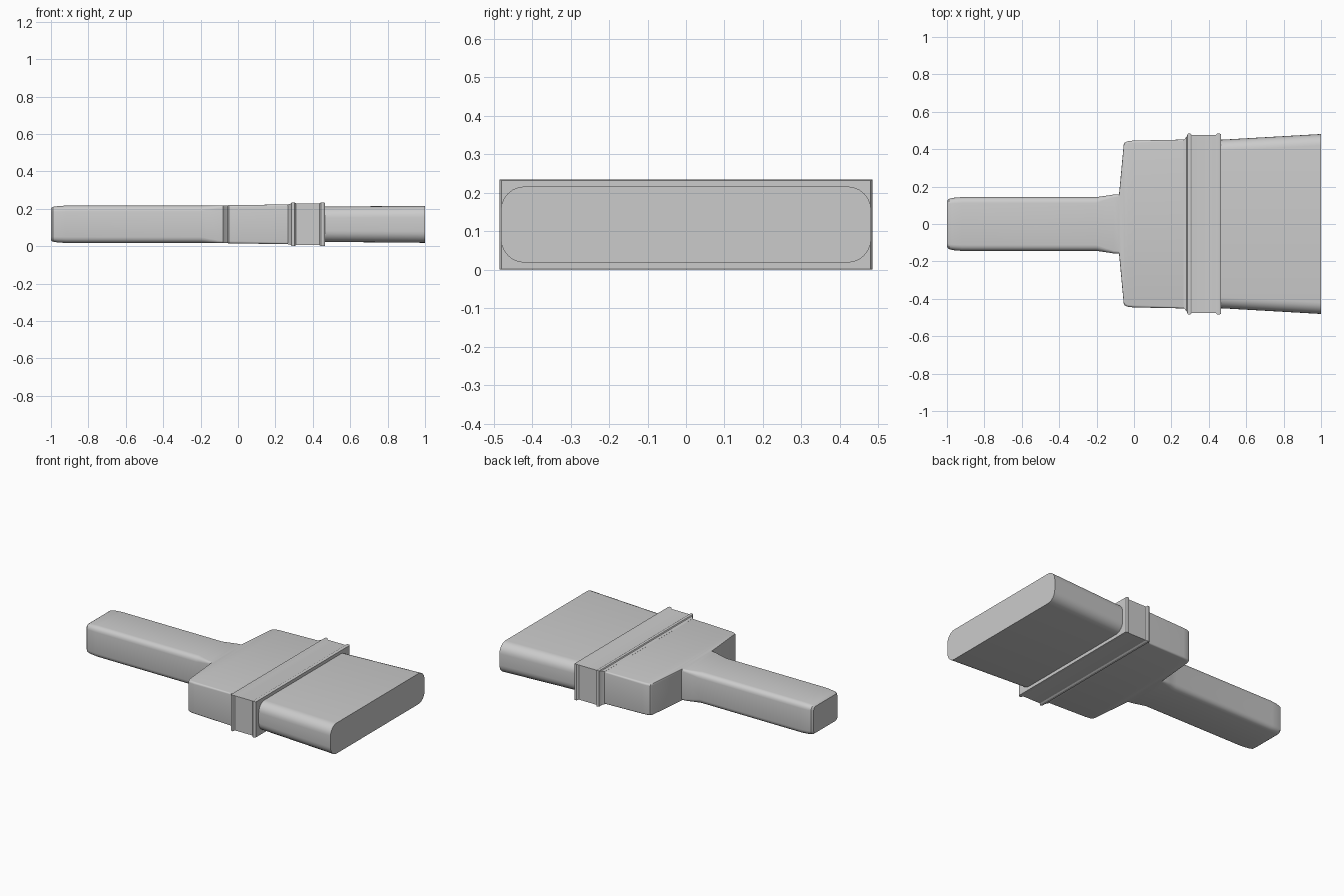
import bpy, bmesh
from math import sin, cos, pi

if "Cube" in bpy.data.objects:
    bpy.data.objects.remove(bpy.data.objects["Cube"])

ZC = 0.117  # mid-height of the brush


def ring(x, hy, hz, r, seg):
    """Rounded rectangle across the x axis."""
    pts = []
    for k, (sy, sz) in enumerate([(1, 1), (-1, 1), (-1, -1), (1, -1)]):
        for i in range(seg + 1):
            a = (k + i / seg) * pi / 2
            pts.append((x, sy * (hy - r) + r * cos(a), ZC + sz * (hz - r) + r * sin(a)))
    return pts


def box_ring(x, hy, hz):
    return [(x, sy * hy, ZC + sz * hz) for sy, sz in [(1, 1), (-1, 1), (-1, -1), (1, -1)]]


def loft(name, rings, angle=30):
    bm = bmesh.new()
    loops = [[bm.verts.new(p) for p in r] for r in rings]
    n = len(loops[0])
    for a, b in zip(loops, loops[1:]):
        for i in range(n):
            j = (i + 1) % n
            bm.faces.new((a[i], a[j], b[j], b[i]))
    bm.faces.new(loops[0])
    bm.faces.new(loops[-1])
    bmesh.ops.recalc_face_normals(bm, faces=bm.faces)
    me = bpy.data.meshes.new(name)
    bm.to_mesh(me)
    bm.free()
    ob = bpy.data.objects.new(name, me)
    bpy.context.collection.objects.link(ob)
    bpy.ops.object.select_all(action='DESELECT')
    ob.select_set(True)
    bpy.context.view_layer.objects.active = ob
    bpy.ops.object.shade_smooth_by_angle(angle=angle * pi / 180)
    return ob


# Handle: rounded grip, slight flare, wide shoulder and body (x, half width, half height, corner)
handle = [
    (-1.0, 0.122, 0.086, 0.022),
    (-0.99, 0.134, 0.093, 0.026),
    (-0.965, 0.140, 0.097, 0.030),
    (-0.92, 0.144, 0.100, 0.032),
    (-0.20, 0.144, 0.100, 0.032),
    (-0.15, 0.151, 0.100, 0.022),
    (-0.11, 0.157, 0.1005, 0.015),
    (-0.08, 0.158, 0.101, 0.012),
    (-0.055, 0.425, 0.101, 0.012),
    (-0.049, 0.436, 0.102, 0.012),
    (-0.032, 0.443, 0.1025, 0.012),
    (0.0, 0.446, 0.103, 0.012),
    (0.30, 0.452, 0.106, 0.008),
]
loft("handle", [ring(*s, 4) for s in handle])

# Ferrule: sharp-cornered metal band with a raised rib at each end
ferrule = [
    (0.265, 0.449, 0.106),
    (0.282, 0.467, 0.110),
    (0.286, 0.480, 0.116),
    (0.292, 0.484, 0.117),
    (0.302, 0.484, 0.117),
    (0.310, 0.475, 0.112),
    (0.435, 0.475, 0.112),
    (0.445, 0.484, 0.117),
    (0.458, 0.484, 0.117),
    (0.464, 0.480, 0.115),
]
loft("ferrule", [box_ring(*s) for s in ferrule])

# Bristles: soft-cornered block flaring to a flat tip
loft("bristles", [ring(0.44, 0.449, 0.094, 0.06, 6), ring(1.0, 0.481, 0.099, 0.062, 6)])
